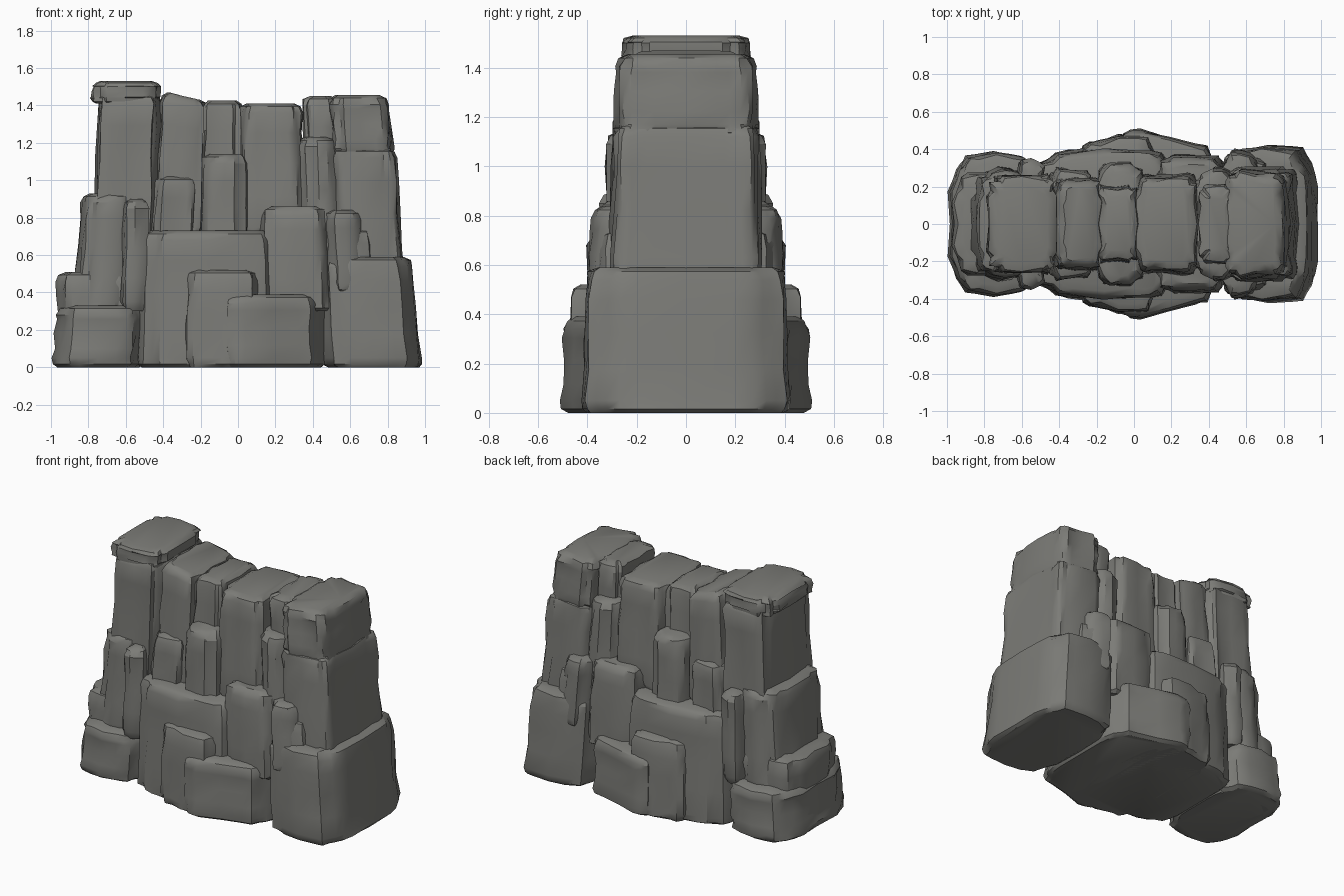
import bpy, bmesh, math, random

cube = bpy.data.objects.get("Cube")
if cube:
    bpy.data.objects.remove(cube, do_unlink=True)

stone = bpy.data.materials.new("grey_stone")
stone.use_nodes = True
stone.diffuse_color = (0.2, 0.2, 0.185, 1)
bsdf = stone.node_tree.nodes["Principled BSDF"]
bsdf.inputs["Base Color"].default_value = stone.diffuse_color
bsdf.inputs["Roughness"].default_value = 0.9

SIDES = 28
rng = random.Random(7)


def power(v, e):
    return math.copysign(abs(v) ** e, v)


def rock(name, x0, x1, depth, z0, z1, taper=0.05, tilt=0, slant=0, square=0.45):
    """Weathered block, the same on its front and back halves."""
    mid, half, height = (x0 + x1) / 2, (x1 - x0) / 2, z1 - z0
    soft = min(0.05, height / 4)
    # height above the foot, and inset of the outline there
    rings = [(0, 0.025), (soft / 3, 0.006), (soft, 0)]
    rings += [(height * t, 0) for t in (0.3, 0.55, 0.78)]
    rings += [(height - soft, 0), (height - soft / 3, 0.012), (height, 0.045)]
    rings.sort()
    chips = [rng.uniform(-0.012, 0.012) for _ in range(SIDES)]
    bm = bmesh.new()
    loops = []
    for h, inset in rings:
        wear = [rng.uniform(-0.009, 0.009) for _ in range(SIDES)]
        shrink = 1 - taper * h / height
        loop = []
        for i in range(SIDES):
            a = math.tau * i / SIDES
            j = min(i, SIDES - i)
            u = power(math.cos(a), square)
            v = power(math.sin(a), square)
            rough = chips[j] + wear[j]
            x = (mid + u * (half - inset + rough)) * shrink
            y = v * (depth * (1 + slant * u) - inset + rough) * shrink
            z = z0 + h + tilt * u * h / height
            loop.append(bm.verts.new((x, y, z)))
        loops.append(loop)
    for low, high in zip(loops, loops[1:]):
        for i in range(SIDES):
            k = (i + 1) % SIDES
            bm.faces.new((low[i], low[k], high[k], high[i]))
    bm.faces.new(loops[0][::-1])
    bm.faces.new(loops[-1])
    mesh = bpy.data.meshes.new(name)
    bm.to_mesh(mesh)
    bm.free()
    mesh.materials.append(stone)
    obj = bpy.data.objects.new(name, mesh)
    bpy.context.collection.objects.link(obj)
    bpy.ops.object.select_all(action="DESELECT")
    obj.select_set(True)
    bpy.context.view_layer.objects.active = obj
    bpy.ops.object.shade_smooth_by_angle(angle=math.radians(32))


# Foot of the cliff
rock("right_foot", -0.99, -0.52, 0.385, 0, 0.33, 0.03, square=0.55)
rock("right_foot_ledge", -0.98, -0.5, 0.28, 0, 0.51, 0.01, square=0.6)
rock("left_foot", 0.46, 0.99, 0.42, 0, 0.59, 0.06, square=0.5)
rock("middle_foot_front", -0.1, 0.47, 0.47, 0, 0.39, 0.02, slant=-0.15)
rock("middle_foot_back", -0.31, 0.14, 0.475, 0, 0.52, 0.03, slant=0.04)
rock("middle_foot_wall", -0.54, 0.21, 0.41, 0, 0.73, 0.04, slant=0.03)

# Middle ledges
rock("right_shoulder", -0.88, -0.58, 0.29, 0.3, 0.93, 0.06, square=0.55)
rock("right_shoulder_chip", -0.64, -0.48, 0.34, 0.3, 0.9, 0.02)
rock("left_ledge", 0.12, 0.51, 0.38, 0.3, 0.86, 0.05)
rock("left_ledge_stone", 0.47, 0.72, 0.39, 0.4, 0.84, 0.05, slant=-0.06, square=0.6)
rock("left_ledge_chip", 0.6, 0.78, 0.35, 0.4, 0.74, 0.05, slant=-0.1, square=0.65)

# Upper slabs
rock("right_slab", -0.49, -0.22, 0.31, 0.5, 1.02, 0.07)
rock("middle_slab", -0.23, 0.08, 0.34, 0.5, 1.14, 0.05, square=0.7)
rock("left_slab", 0.33, 0.56, 0.3, 0.6, 1.23, 0.05, square=0.55)
rock("left_column", 0.52, 0.89, 0.32, 0.4, 1.17, 0.06, square=0.4)

# Crest
rock("right_tower", -0.78, -0.43, 0.27, 0.7, 1.46, 0.04, square=0.4)
rock("right_tower_cap", -0.78, -0.43, 0.255, 1.41, 1.53, 0.01, square=0.4)
rock("crest_right", -0.46, -0.19, 0.26, 0.7, 1.45, 0.1, tilt=-0.02)
rock("crest_middle", -0.22, 0.03, 0.22, 0.7, 1.425, 0.1)
rock("crest_wide", 0.01, 0.38, 0.28, 0.7, 1.41, 0.1)
rock("crest_left", 0.36, 0.56, 0.22, 0.7, 1.45, 0.05)
rock("left_head", 0.5, 0.84, 0.285, 1.12, 1.455, 0.04, square=0.5)
